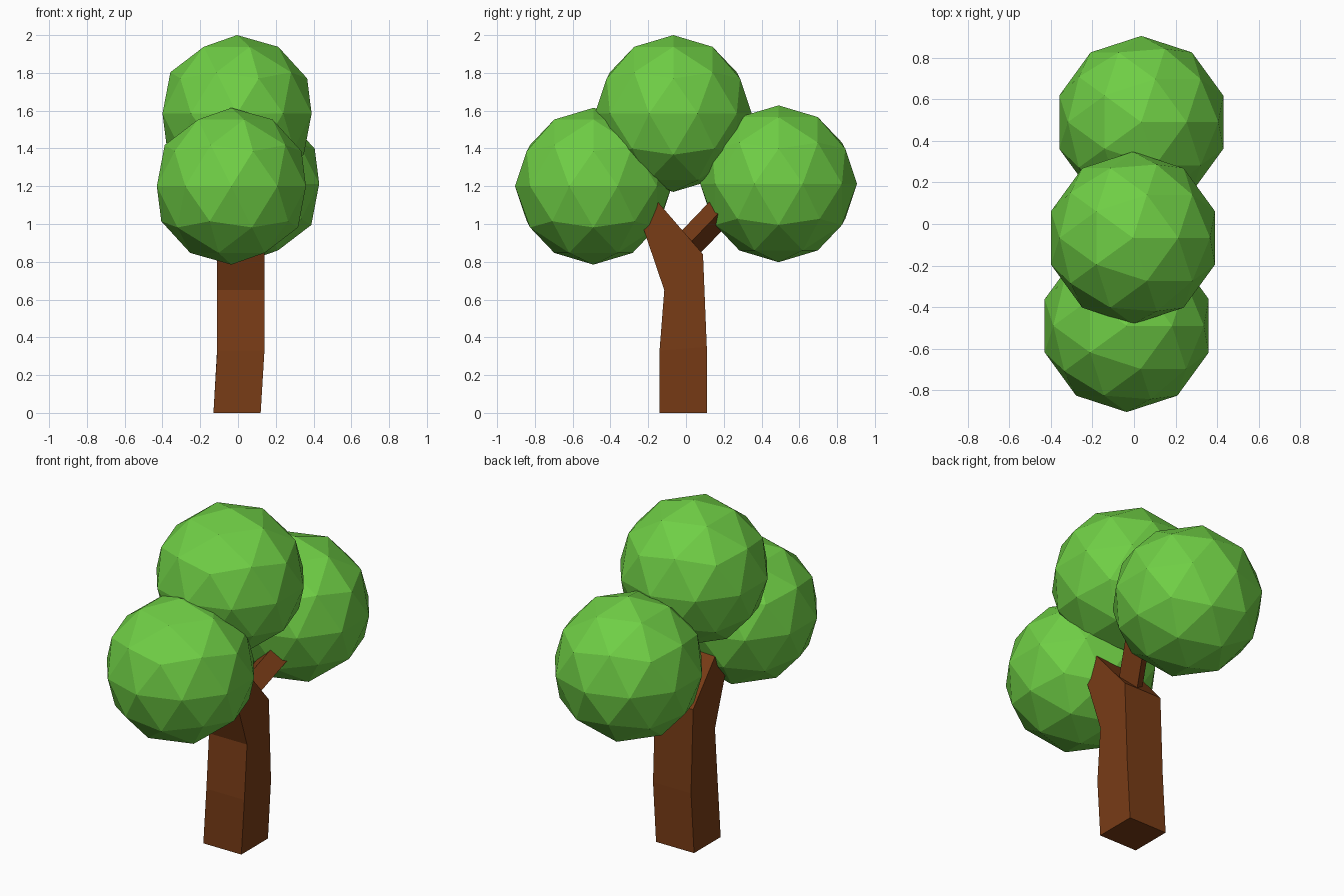
import bpy
from mathutils import Vector

if "Cube" in bpy.data.objects:
    bpy.data.objects.remove(bpy.data.objects["Cube"])


def material(name, rgb):
    m = bpy.data.materials.new(name)
    m.diffuse_color = (*rgb, 1)
    m.use_nodes = True
    m.node_tree.nodes["Principled BSDF"].inputs["Base Color"].default_value = m.diffuse_color
    return m


leaf = material("leaf_green", (0.16, 0.62, 0.06))
bark = material("bark_brown", (0.19, 0.045, 0.008))


def loft(name, rings, mat):
    """Skin a stack of equal-sized rings and cap both ends."""
    n = len(rings[0])
    verts = [v for ring in rings for v in ring]
    faces = [tuple(reversed(range(n))),
             tuple(range(len(verts) - n, len(verts)))]
    for r in range(len(rings) - 1):
        for i in range(n):
            j = (i + 1) % n
            faces.append((r * n + i, r * n + j, (r + 1) * n + j, (r + 1) * n + i))
    mesh = bpy.data.meshes.new(name)
    mesh.from_pydata(verts, [], faces)
    mesh.materials.append(mat)
    obj = bpy.data.objects.new(name, mesh)
    bpy.context.collection.objects.link(obj)


# Trunk: square section bending forward into the front crown
# (centre x, front y, front z, back y, back z)
sections = [
    (-0.005, -0.14, 0.00, 0.11, 0.00),
    (0.015, -0.14, 0.33, 0.11, 0.35),
    (0.015, -0.115, 0.65, 0.09, 0.84),
    (0.015, -0.295, 1.18, -0.23, 1.21),
]
h = 0.125
loft("trunk", [[(x - h, fy, fz), (x + h, fy, fz), (x + h, by, bz), (x - h, by, bz)]
               for x, fy, fz, by, bz in sections], bark)

# Side branch: thin square bar, corner turned outward, into the back crown
start, end = Vector((0.0, -0.06, 0.815)), Vector((0.19, 0.30, 1.19))
axis = (end - start).normalized()
side = Vector((1, 0, 0))
side = (side - axis * side.dot(axis)).normalized()
up = axis.cross(side)
r = 0.077
loft("branch", [[p + d * r for d in (side, up, -side, -up)] for p in (start, end)], bark)

# Leaf crowns
for name, loc in (("top_crown", (-0.005, -0.067, 1.585)),
                  ("front_crown", (-0.035, -0.49, 1.20)),
                  ("back_crown", (0.035, 0.49, 1.213))):
    bpy.ops.mesh.primitive_ico_sphere_add(subdivisions=2, radius=0.415, location=loc)
    crown = bpy.context.object
    crown.name = name
    crown.data.materials.append(leaf)
